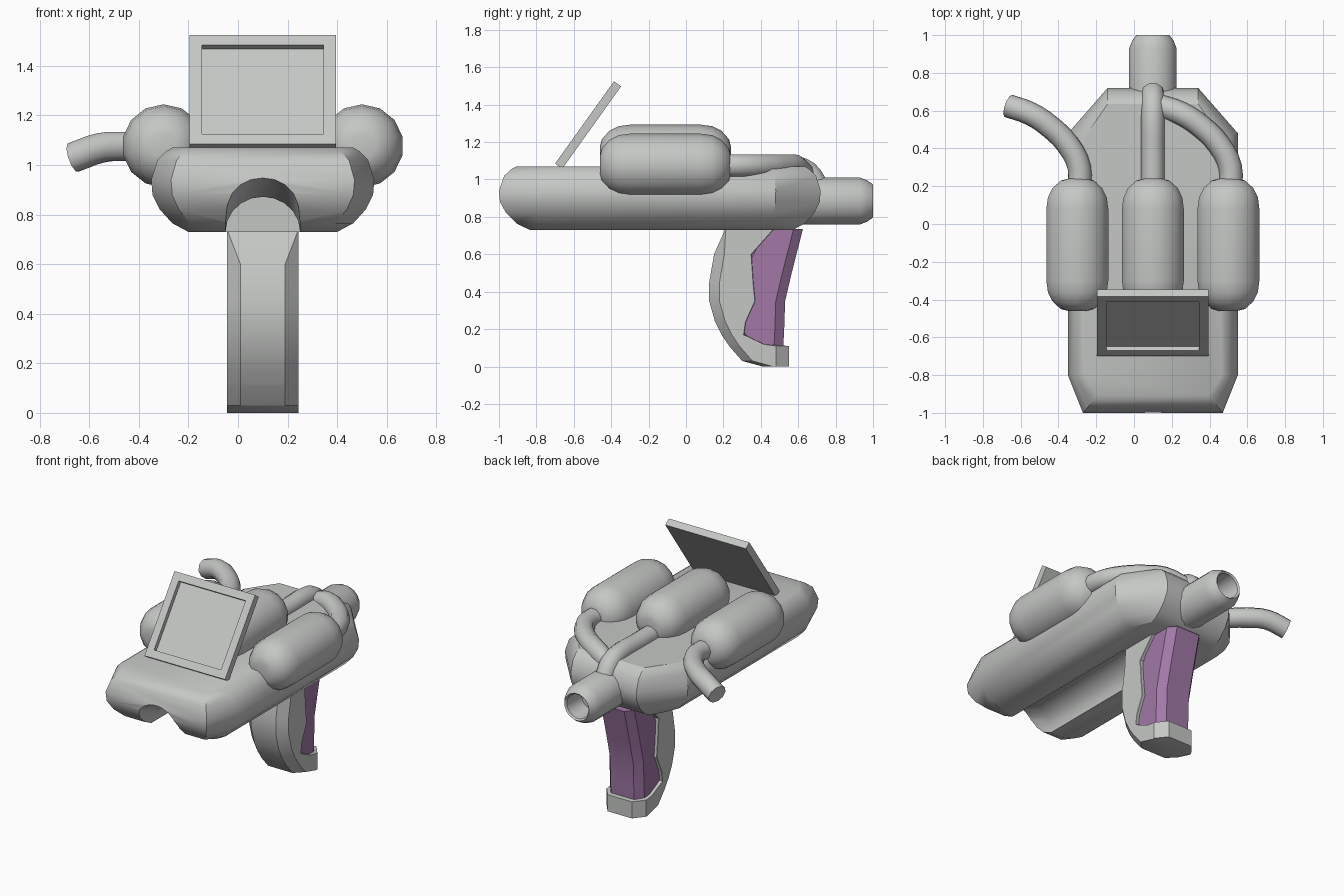
import bpy, bmesh, math
from mathutils import Vector

cube = bpy.data.objects.get("Cube")
if cube:
    bpy.data.objects.remove(cube, do_unlink=True)

CX = 0.1  # centre line of the device


def material(name, rgb):
    m = bpy.data.materials.new(name)
    m.use_nodes = True
    m.diffuse_color = (*rgb, 1)
    m.node_tree.nodes["Principled BSDF"].inputs["Base Color"].default_value = (*rgb, 1)
    return m


grey = material("casing grey", (0.56, 0.575, 0.56))
purple = material("grip purple", (0.36, 0.19, 0.39))


def smooth(ob, angle=30):
    bpy.ops.object.select_all(action="DESELECT")
    ob.select_set(True)
    bpy.context.view_layer.objects.active = ob
    bpy.ops.object.shade_smooth_by_angle(angle=math.radians(angle))


def loft(name, rings, mat, angle=30):
    """Skin a list of equal-length point rings and cap both ends."""
    bm = bmesh.new()
    loops = [[bm.verts.new(p) for p in ring] for ring in rings]
    n = len(loops[0])
    for a, b in zip(loops, loops[1:]):
        for i in range(n):
            j = (i + 1) % n
            bm.faces.new((a[i], a[j], b[j], b[i]))
    bm.faces.new(loops[0][::-1])
    bm.faces.new(loops[-1])
    bmesh.ops.recalc_face_normals(bm, faces=bm.faces)
    me = bpy.data.meshes.new(name)
    bm.to_mesh(me)
    bm.free()
    me.materials.append(mat)
    ob = bpy.data.objects.new(name, me)
    bpy.context.collection.objects.link(ob)
    smooth(ob, angle)
    return ob


def lathe(name, x, z, profile, sides, mat=grey):
    """Round part along y from (y, radius) pairs."""
    turn = [math.tau * (i + 0.5) / sides for i in range(sides)]
    return loft(name, [[(x + r * math.cos(t), y, z + r * math.sin(t)) for t in turn]
                       for y, r in profile], mat)


# Main casing: stacked plan outlines, inset toward top and bottom
def casing_ring(z, i):
    half = [(0.37 - 0.9 * i, -1 + 1.1 * i), (0.45 - i, -0.8),
            (0.45 - i, 0.48 - 0.3 * i), (0.24, 0.72 - i)]
    return ([(CX + x, y, z) for x, y in half]
            + [(CX - x, y, z) for x, y in reversed(half)])


levels = [(0.73, 0.15), (0.765, 0.085), (0.82, 0.035), (0.88, 0.005),
          (0.94, 0), (1.02, 0.025), (1.055, 0.06), (1.07, 0.085)]
casing = loft("casing", [casing_ring(z, i) for z, i in levels], grey)


# Arched channel under the casing, rising at the front lip
def arch_ring(y, lift):
    arc = [math.pi * i / 10 for i in range(11)]
    pts = [(CX + 0.15 * math.cos(t), y, 0.73 + lift + 0.14 * math.sin(t)) for t in arc]
    return [(CX + 0.15, y, 0.6)] + pts + [(CX - 0.15, y, 0.6)]


cutter = loft("channel_cutter", [arch_ring(-1.05, 0.1), arch_ring(-0.82, 0.002),
                                 arch_ring(0.2, 0.002)], grey)
cutter.hide_render = True
cut = casing.modifiers.new("channel", "BOOLEAN")
cut.operation = "DIFFERENCE"
cut.object = cutter
cut.solver = "EXACT"
bpy.context.view_layer.objects.active = casing
bpy.ops.object.modifier_apply(modifier=cut.name)
bpy.data.objects.remove(cutter, do_unlink=True)
smooth(casing)

# Rear nozzle with a hollow mouth
lathe("nozzle", CX, 0.885, [(0.6, 0.128), (0.93, 0.128), (0.97, 0.112), (1.0, 0.09),
                            (0.99, 0.08), (0.85, 0.07)], 16)

# Three capsule tanks
capsule = [(0.35, 0.05), (0.34, 0.09), (0.3, 0.135), (0.25, 0.16), (0.19, 0.168)]
tank_profile = [(-0.11 - y, r) for y, r in capsule] + [(-0.11 + y, r) for y, r in capsule[::-1]]
for name, x, z in (("right_tank", CX - 0.4, 1.077), ("middle_tank", CX, 1.125),
                   ("left_tank", CX + 0.4, 1.077)):
    lathe(name, x, z, tank_profile, 14)


# Hoses swept along smooth paths
def hose(name, points):
    cu = bpy.data.curves.new(name, "CURVE")
    cu.dimensions = "3D"
    cu.bevel_depth = 0.062
    cu.bevel_resolution = 3
    cu.resolution_u = 3
    cu.use_fill_caps = True
    sp = cu.splines.new("BEZIER")
    sp.bezier_points.add(len(points) - 1)
    for bp, p in zip(sp.bezier_points, points):
        bp.co = p
        bp.handle_left_type = bp.handle_right_type = "AUTO"
    cu.materials.append(grey)
    ob = bpy.data.objects.new(name, cu)
    bpy.context.collection.objects.link(ob)
    bpy.ops.object.select_all(action="DESELECT")
    ob.select_set(True)
    bpy.context.view_layer.objects.active = ob
    bpy.ops.object.convert(target="MESH")
    smooth(bpy.context.view_layer.objects.active, 40)


bend = [(0.01, 0.18, 1.075), (0.01, 0.3, 1.075), (-0.05, 0.42, 1.075),
        (-0.15, 0.52, 1.075), (-0.25, 0.585, 1.07), (-0.365, 0.625, 1.03)]
for name, x in (("right_hose", CX - 0.4), ("left_hose", CX + 0.4)):
    hose(name, [(x + dx, y, z) for dx, y, z in bend])
hose("middle_hose", [(CX, 0.18, 1.07), (CX, 0.4, 1.07), (CX, 0.57, 1.07),
                     (CX, 0.65, 1.04), (CX, 0.7, 0.97)])

# Tilted display with a recessed panel
low = Vector((CX, -0.7, 1.085))
along = Vector((0, 0.315, 0.44))
length = along.length
along.normalize()
out = Vector((0, -along.z, along.y))


def screen_ring(border, depth):
    w, a, b = 0.295 - border, border, length - border
    return [low + Vector((x, 0, 0)) + along * s - out * depth
            for x, s in ((-w, a), (w, a), (w, b), (-w, b))]


loft("display", [screen_ring(0, 0.047), screen_ring(0, 0), screen_ring(0.05, 0),
                 screen_ring(0.05, 0.028)], grey, 20)


# Handle: stacked cross-sections with chamfered corners
def grip_ring(z, front, back, half, cf, cb):
    side = [(half - cf, front), (half, front + cf), (half, back - cb), (half - 0.8 * cb, back)]
    return ([(CX + x, y, z) for x, y in side]
            + [(CX - x, y, z) for x, y in reversed(side)])


shell = [(0, 0.41, 0.55), (0.03, 0.3, 0.55), (0.11, 0.23, 0.55), (0.118, 0.225, 0.42),
         (0.17, 0.19, 0.31), (0.24, 0.155, 0.32), (0.35, 0.124, 0.37), (0.45, 0.124, 0.36),
         (0.6, 0.15, 0.35), (0.735, 0.21, 0.47)]
loft("handle_shell", [grip_ring(z, f, b, 0.145, 0.003 if z > 0.7 else 0.055,
                                0.07 if z < 0.115 else 0.002) for z, f, b in shell], grey)
insert = [(0.1, 0.38, 0.52), (0.2, 0.28, 0.525), (0.35, 0.3, 0.53),
          (0.5, 0.3, 0.565), (0.735, 0.42, 0.625)]
loft("handle_grip", [grip_ring(z, f, b, 0.125, 0.01, 0.05) for z, f, b in insert], purple)
